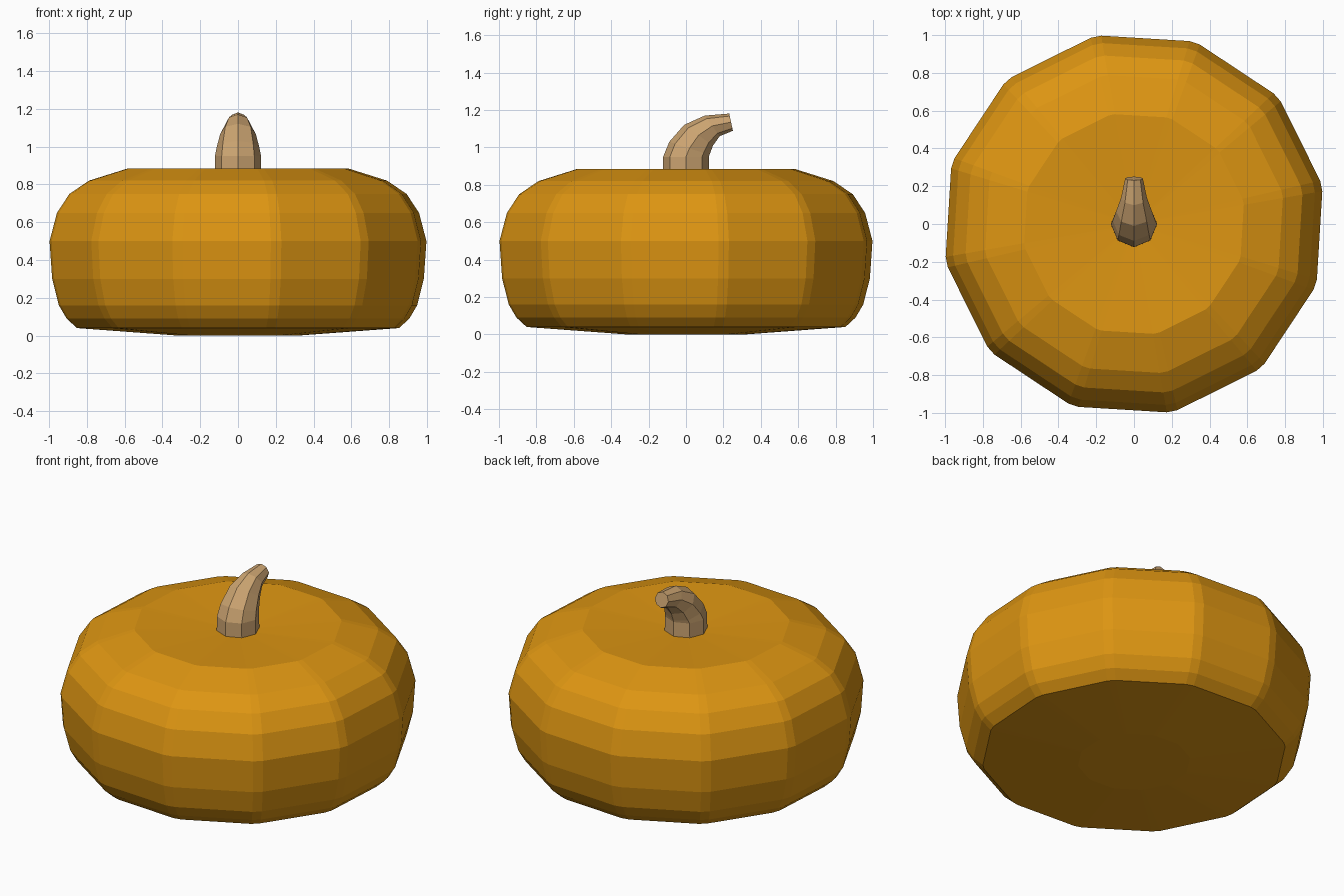
import bpy, math
from mathutils import Vector

if "Cube" in bpy.data.objects:
    bpy.data.objects.remove(bpy.data.objects["Cube"])


def material(name, rgb):
    m = bpy.data.materials.new(name)
    m.diffuse_color = (*rgb, 1)
    m.use_nodes = True
    m.node_tree.nodes["Principled BSDF"].inputs["Base Color"].default_value = m.diffuse_color
    return m


def loft(name, rings, mat, cap_points=(None, None)):
    """Join equal-length vertex rings; cap each end with a fan or an n-gon."""
    n = len(rings[0])
    verts = [p for r in rings for p in r]
    faces = []
    for k in range(len(rings) - 1):
        for i in range(n):
            j = (i + 1) % n
            faces.append((k * n + i, k * n + j, (k + 1) * n + j, (k + 1) * n + i))
    last = (len(rings) - 1) * n
    for end, base in ((0, 0), (1, last)):
        loop = [base + i for i in range(n)]
        if end == 0:
            loop.reverse()
        if cap_points[end] is None:
            faces.append(loop)
        else:
            verts.append(cap_points[end])
            c = len(verts) - 1
            faces += [(loop[i], loop[(i + 1) % n], c) for i in range(n)]
    me = bpy.data.meshes.new(name)
    me.from_pydata(verts, [], faces)
    me.materials.append(mat)
    ob = bpy.data.objects.new(name, me)
    bpy.context.collection.objects.link(ob)
    return ob


orange = material("pumpkin orange", (0.72, 0.30, 0.006))
tan = material("stem tan", (0.60, 0.37, 0.165))

# Pumpkin body: twelve wide facets with narrow bevelled corners
profile = [(0.32, 0.0), (0.865, 0.04), (0.92, 0.09), (0.962, 0.16), (0.998, 0.30),
           (1.012, 0.50), (0.972, 0.65), (0.905, 0.75), (0.80, 0.82), (0.59, 0.885)]
angles = [math.radians(11.5 + 30 * k + s) for k in range(12) for s in (-1.6, 1.6)]
rings = [[(r * math.cos(a), r * math.sin(a), z) for a in angles] for r, z in profile]
loft("pumpkin_body", rings, orange, (None, (0, 0, 0.855)))

# Curved tapering stem, eight sided: (y, z, radius, lean in degrees)
path = [(0, 0.84, 0.123, 0), (0, 0.95, 0.122, 0), (0.018, 0.995, 0.113, 18),
        (0.067, 1.065, 0.095, 36), (0.14, 1.115, 0.068, 54), (0.241, 1.135, 0.047, 78)]
stem = []
for y, z, r, lean in path:
    t = math.radians(lean)
    side = Vector((0, math.cos(t), -math.sin(t)))
    stem.append([Vector((0, y, z)) + Vector((1, 0, 0)) * r * math.cos(a) + side * r * math.sin(a)
                 for a in (i * math.tau / 8 for i in range(8))])
loft("stem", stem, tan)
